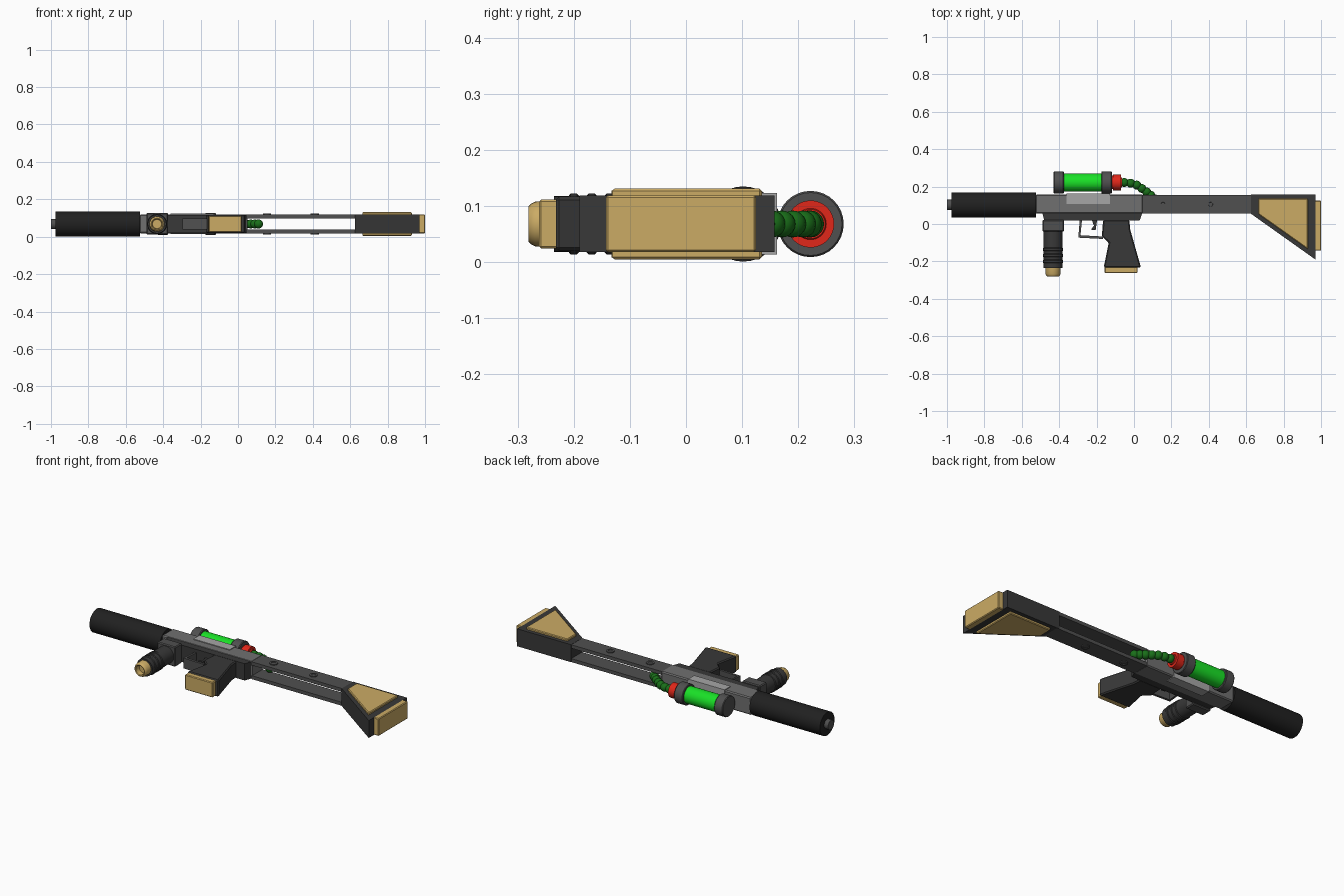
import bpy, bmesh, math
from mathutils import Vector

if "Cube" in bpy.data.objects:
    bpy.data.objects.remove(bpy.data.objects["Cube"])

ZC = 0.068  # mid-plane of the whole model


def material(name, rgb):
    m = bpy.data.materials.new(name)
    m.diffuse_color = (*rgb, 1)
    m.use_nodes = True
    m.node_tree.nodes["Principled BSDF"].inputs["Base Color"].default_value = m.diffuse_color
    return m


BLACK = material("black", (0.015, 0.015, 0.015))
DARK = material("dark", (0.04, 0.04, 0.04))
STEEL = material("steel", (0.08, 0.08, 0.08))
GREY = material("grey", (0.16, 0.16, 0.16))
PALE = material("pale", (0.38, 0.38, 0.38))
TAN = material("tan", (0.60, 0.41, 0.13))
GREEN = material("green", (0.01, 0.75, 0.02))
HOSE = material("hose_green", (0.01, 0.16, 0.01))
RED = material("red", (0.75, 0.02, 0.01))


def finish(name, bm, mat, smooth=False, bevel=0):
    bmesh.ops.recalc_face_normals(bm, faces=bm.faces[:])
    me = bpy.data.meshes.new(name)
    bm.to_mesh(me)
    bm.free()
    ob = bpy.data.objects.new(name, me)
    bpy.context.collection.objects.link(ob)
    me.materials.append(mat)
    if bevel:
        mod = ob.modifiers.new("bevel", 'BEVEL')
        mod.width, mod.segments, mod.limit_method = bevel, 1, 'ANGLE'
    if smooth:
        bpy.ops.object.select_all(action='DESELECT')
        ob.select_set(True)
        bpy.context.view_layer.objects.active = ob
        bpy.ops.object.shade_smooth_by_angle(angle=math.radians(35))
    return ob


def plate(name, pts, z0, z1, mat, bevel=0):
    """Side profile in x,y pulled from z0 to z1."""
    bm = bmesh.new()
    f = bm.faces.new([bm.verts.new((x, y, z0)) for x, y in pts])
    r = bmesh.ops.extrude_face_region(bm, geom=[f])
    for v in r["geom"]:
        if isinstance(v, bmesh.types.BMVert):
            v.co.z = z1
    return finish(name, bm, mat, bevel=bevel)


def box(name, x0, x1, y0, y1, z0, z1, mat, bevel=0):
    return plate(name, [(x0, y0), (x1, y0), (x1, y1), (x0, y1)], z0, z1, mat, bevel)


def lathe(name, axis, centre, profile, mat, n=32):
    """Turn (position, radius) pairs about an axis through centre."""
    a = Vector(axis)
    u = Vector((0, 1, 0)) if abs(a.x) > 0.5 else Vector((1, 0, 0))
    w = a.cross(u)
    bm = bmesh.new()
    rings = []
    for t, r in profile:
        rings.append([bm.verts.new(Vector(centre) + a * t +
                      r * (u * math.cos(k * math.tau / n) + w * math.sin(k * math.tau / n)))
                      for k in range(n)])
    for p, q in zip(rings, rings[1:]):
        for k in range(n):
            bm.faces.new((p[k], p[k - 1], q[k - 1], q[k]))
    bm.faces.new(rings[0])
    bm.faces.new(rings[-1])
    return finish(name, bm, mat, smooth=True)


X, Y, Z = (1, 0, 0), (0, 1, 0), (0, 0, 1)

# Barrel and muzzle
lathe("barrel", X, (0, 0.102, ZC), [(-0.975, 0.067), (-0.525, 0.067)], BLACK)
lathe("muzzle", X, (0, 0.102, ZC),
      [(-1, 0.028), (-0.97, 0.028)], STEEL)

# Receiver, lower frame and wrapped cover
box("receiver", -0.527, 0.05, 0.055, 0.158, 0.018, 0.119, GREY, 0.006)
plate("lower_frame", [(-0.49, 0.06), (0.045, 0.06), (0.03, 0.018), (-0.48, 0.018)],
      0.02, 0.117, DARK)
box("receiver_cover", -0.36, -0.127, 0.106, 0.162, 0.014, 0.123, PALE)

# Stock rails with bolts, and tan cheek panels, on both sides
panel = [(0.665, 0.135), (0.93, 0.135), (0.93, -0.135), (0.665, 0.053)]
for side, s in (("upper", 1), ("lower", -1)):
    box(side + "_stock_rail", 0.045, 0.64, 0.057, 0.156,
        ZC + s * 0.030, ZC + s * 0.050, STEEL)
    for i, x in enumerate((0.155, 0.41)):
        lathe(f"{side}_bolt_{i}", Z, (x, 0.105, ZC),
              [(s * 0.045, 0.022), (s * 0.055, 0.022), (s * 0.055, 0.012), (s * 0.052, 0.011)],
              STEEL, 16)
    plate(side + "_stock_panel", panel, ZC + s * 0.045, ZC + s * 0.063, TAN, 0.004)

# Shoulder stock and butt pad
plate("stock", [(0.625, 0.158), (0.97, 0.158), (0.97, -0.19), (0.625, 0.055)],
      0.018, 0.119, DARK)
box("butt_pad", 0.965, 1.0, -0.143, 0.125, 0.018, 0.119, TAN, 0.004)

# Pistol grip and its base
plate("pistol_grip", [(-0.165, 0.022), (-0.025, 0.022), (-0.02, -0.03), (0.037, -0.232),
                      (-0.162, -0.232), (-0.135, -0.1), (-0.172, -0.065)],
      0.02, 0.117, DARK, 0.006)
box("grip_base", -0.157, 0.02, -0.262, -0.228, 0.024, 0.112, TAN, 0.004)

# Trigger guard and trigger
plate("trigger_guard", [(-0.29, 0.022), (-0.278, 0.022), (-0.286, -0.06), (-0.165, -0.067),
                        (-0.165, -0.08), (-0.298, -0.073)], 0.038, 0.098, STEEL)
plate("trigger", [(-0.225, 0.022), (-0.197, 0.022), (-0.205, -0.033), (-0.232, -0.03),
                  (-0.214, -0.01)], 0.052, 0.084, DARK)

# Foregrip with mount, ridges and hollow tip
box("foregrip_mount", -0.49, -0.374, -0.04, 0.022, 0.011, 0.126, STEEL, 0.005)
lathe("foregrip", Y, (-0.433, 0, ZC), [(-0.235, 0.05), (-0.035, 0.05)], DARK)
for i, y in enumerate((-0.136, -0.168, -0.2)):
    lathe(f"foregrip_ridge_{i}", Y, (-0.433, y, ZC),
          [(-0.01, 0.049), (-0.006, 0.054), (0.006, 0.054), (0.01, 0.049)], DARK)
lathe("foregrip_tip", Y, (-0.433, 0, ZC),
      [(-0.25, 0.024), (-0.278, 0.026), (-0.281, 0.031), (-0.276, 0.036),
       (-0.268, 0.04), (-0.23, 0.041)], TAN)

# Canister: glass, end caps and red valve
CAN = (0, 0.222, ZC)
lathe("canister_glass", X, CAN, [(-0.385, 0.048), (-0.165, 0.048)], GREEN)
for name, a, b in (("front_cap", -0.43, -0.375), ("rear_cap", -0.175, -0.118)):
    lathe("canister_" + name, X, CAN, [(a, 0.056), (a + 0.004, 0.059), (b - 0.004, 0.059),
                                       (b, 0.056)], STEEL)
lathe("valve", X, CAN, [(-0.12, 0.036), (-0.112, 0.036), (-0.112, 0.042), (-0.07, 0.042),
                        (-0.07, 0.028), (-0.064, 0.026)], RED)

# Beaded hose running from the valve down between the rails
bm = bmesh.new()
for x, y in ((-0.052, 0.222), (-0.018, 0.218), (0.015, 0.208), (0.042, 0.19),
             (0.068, 0.171), (0.09, 0.153), (0.11, 0.135)):
    r = bmesh.ops.create_uvsphere(bm, u_segments=16, v_segments=10, radius=0.024)
    bmesh.ops.translate(bm, verts=r["verts"], vec=(x, y, ZC))
finish("hose", bm, HOSE, smooth=True)
